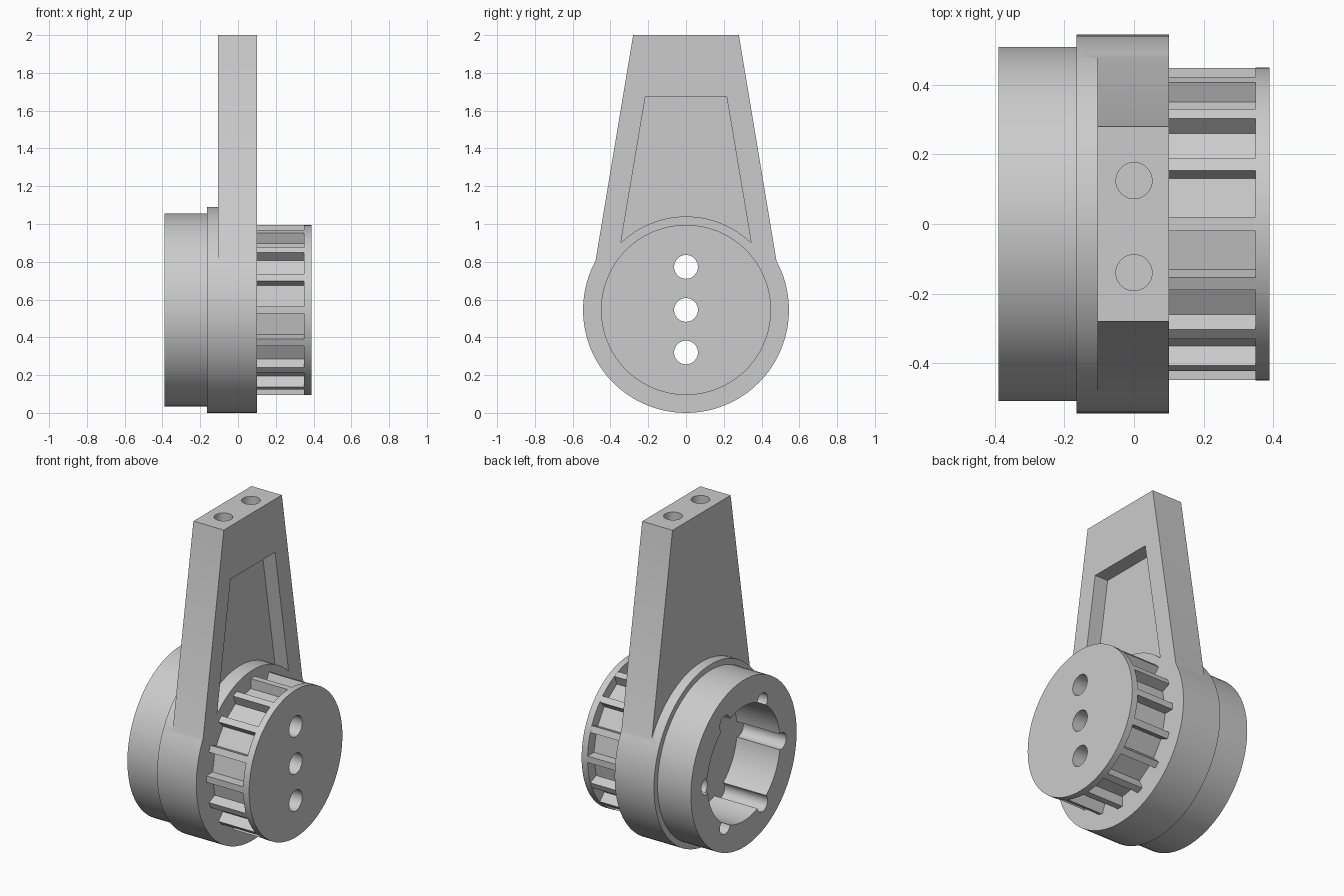
import bpy, bmesh
from math import sin, cos, pi, radians, atan2, asin
from mathutils import Matrix

AXIS_Z = 0.545          # height of the hub axis
RIBS = 16

cube = bpy.data.objects.get("Cube")
if cube:
    bpy.data.objects.remove(cube, do_unlink=True)

grey = bpy.data.materials.new("plain grey")
grey.use_nodes = True
grey.diffuse_color = (0.6, 0.6, 0.6, 1)
grey.node_tree.nodes["Principled BSDF"].inputs["Base Color"].default_value = (0.6, 0.6, 0.6, 1)


def finish(name, bm):
    bmesh.ops.recalc_face_normals(bm, faces=bm.faces)
    mesh = bpy.data.meshes.new(name)
    bm.to_mesh(mesh)
    bm.free()
    mesh.materials.append(grey)
    obj = bpy.data.objects.new(name, mesh)
    bpy.context.collection.objects.link(obj)
    return obj


def prism(name, outline, x0, x1):
    """Extrude a (y, z) outline along x."""
    bm = bmesh.new()
    face = bm.faces.new([bm.verts.new((x0, y, z)) for y, z in outline])
    new = bmesh.ops.extrude_face_region(bm, geom=[face])["geom"]
    bmesh.ops.translate(bm, vec=(x1 - x0, 0, 0),
                        verts=[v for v in new if isinstance(v, bmesh.types.BMVert)])
    return finish(name, bm)


def circle(r, y=0, z=AXIS_Z, n=96):
    return [(y + r * sin(2 * pi * i / n), z + r * cos(2 * pi * i / n)) for i in range(n)]


def disc(name, r, x0, x1, y=0, z=AXIS_Z, n=96):
    return prism(name, circle(r, y, z, n), x0, x1)


def combine(target, tool, operation):
    mod = target.modifiers.new("cut", 'BOOLEAN')
    mod.operation, mod.solver, mod.object = operation, 'EXACT', tool
    bpy.context.view_layer.objects.active = target
    bpy.ops.object.modifier_apply(modifier=mod.name)
    bpy.data.objects.remove(tool, do_unlink=True)


def smooth(obj):
    bpy.ops.object.select_all(action='DESELECT')
    obj.select_set(True)
    bpy.context.view_layer.objects.active = obj
    bpy.ops.object.shade_smooth_by_angle(angle=radians(20))


# Tapered arm merged with the round hub and the motor housing
body = disc("arm_and_housing", 0.545, -0.165, 0.1)
arm = [(-0.28, 2), (0.28, 2), (0.48, 0.8), (0.40, 0.6), (-0.40, 0.6), (-0.48, 0.8)]
combine(body, prism("arm", arm, -0.105, 0.1), 'UNION')
combine(body, disc("housing", 0.51, -0.39, -0.13), 'UNION')

# Bore with six round grooves in its wall
combine(body, disc("bore", 0.35, -0.5, -0.1), 'DIFFERENCE')
for i in range(6):
    a = i * pi / 3
    groove = disc("groove", 0.05, -0.5, -0.1, 0.36 * cos(a), AXIS_Z + 0.36 * sin(a), 32)
    combine(body, groove, 'DIFFERENCE')

# Tapered pocket in the arm, its lower edge an arc around the hub
end = asin(0.345 / 0.495)
arc = [(0.495 * sin(t), AXIS_Z + 0.495 * cos(t))
       for t in [end * (1 - i / 12) for i in range(25)]]
pocket = [(-0.215, 1.675), (0.215, 1.675)] + arc
combine(body, prism("pocket", pocket, 0.01, 0.3), 'DIFFERENCE')

# Two bolt holes in the top of the arm
for y in (0.125, -0.14):
    bm = bmesh.new()
    bmesh.ops.create_cone(bm, cap_ends=True, segments=32, radius1=0.052, radius2=0.052,
                          depth=0.6, matrix=Matrix.Translation((0, y, 2)))
    combine(body, finish("bolt_hole", bm), 'DIFFERENCE')

# Pulley: flat-sided core, radial ribs and an end disc
outline = []
half = 0.0195
for i in range(RIBS):
    a = 2 * pi * i / RIBS
    for side, r in ((-half, 0.388), (-half, 0.449), (half, 0.449), (half, 0.388)):
        outline.append((r * sin(a) + side * cos(a), AXIS_Z + r * cos(a) - side * sin(a)))
pulley = prism("ribbed_pulley", outline, 0.1, 0.36)
combine(pulley, disc("end_disc", 0.45, 0.35, 0.39), 'UNION')

# Three holes straight through the hub and pulley
for target in (body, pulley):
    for dz in (-0.225, 0, 0.228):
        combine(target, disc("through_hole", 0.063, -0.6, 0.6, 0, AXIS_Z + dz, 40), 'DIFFERENCE')
    smooth(target)
